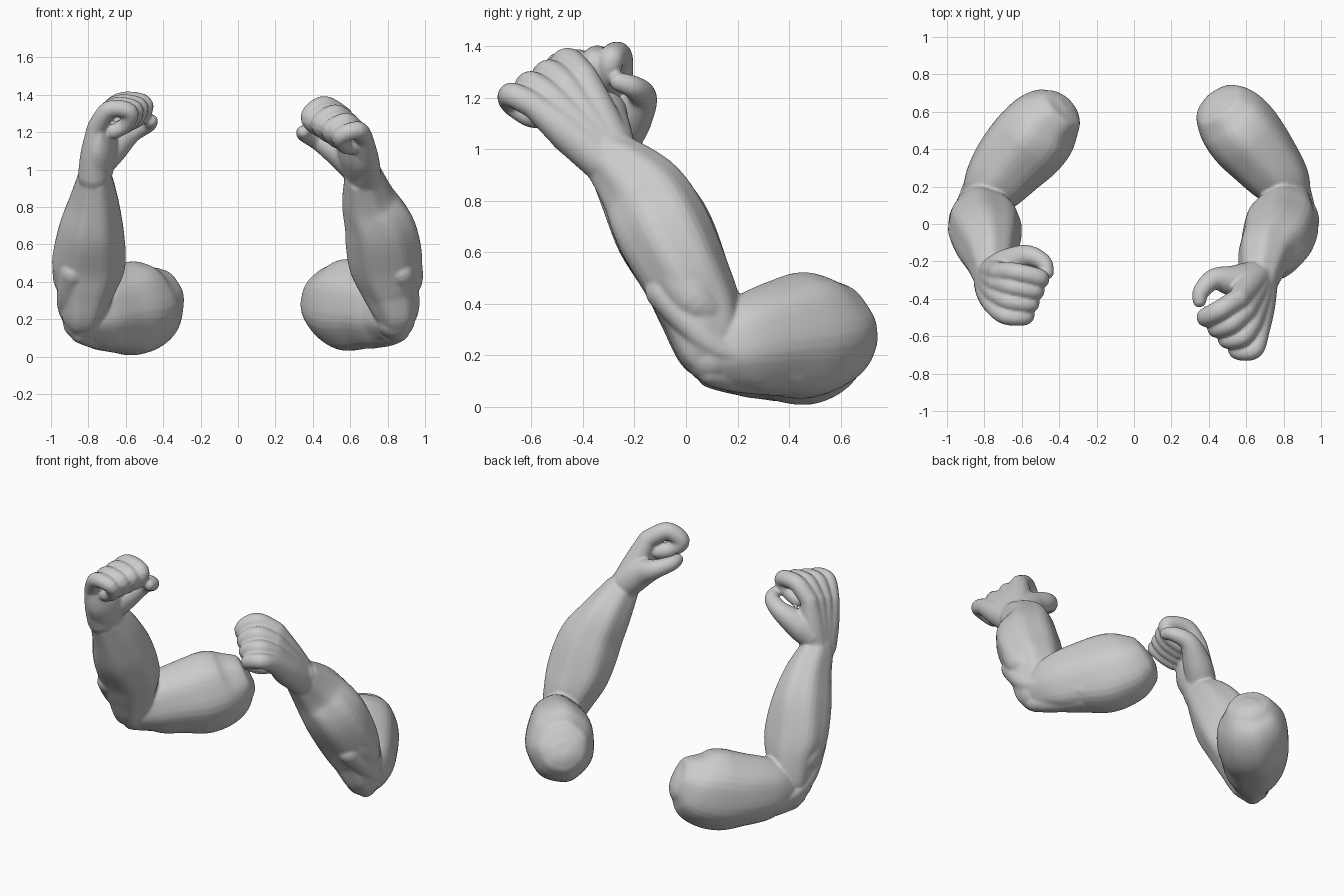
import bpy, bmesh
from math import cos, pi, sin
from mathutils import Vector, Matrix


def spline(rows, steps=6):
    """Catmull-Rom resampling of rows of numbers."""
    out = []
    for i in range(len(rows) - 1):
        p0, p1, p2 = rows[max(i - 1, 0)], rows[i], rows[i + 1]
        p3 = rows[min(i + 2, len(rows) - 1)]
        for s in range(steps):
            t = s / steps
            out.append([0.5 * (2 * b + (c - a) * t + (2 * a - 5 * b + 4 * c - d) * t * t
                               + (3 * b - a - 3 * c + d) * t ** 3)
                        for a, b, c, d in zip(p0, p1, p2, p3)])
    out.append(list(rows[-1]))
    return out


def sweep(bm, rows, hint, ridge=0.0, ends=(0, -1), n=36):
    """Closed loft along rows (x, y, z, radius along hint, radius across), round ends."""
    rows = spline([r if len(r) == 5 else (*r, r[3]) for r in rows])
    pts = [Vector(r[:3]) for r in rows]
    rings = []
    for i, r in enumerate(rows):
        t = (pts[min(i + 1, len(pts) - 1)] - pts[max(i - 1, 0)]).normalized()
        u = Vector(hint)
        u = (u - t * u.dot(t)).normalized()
        v = t.cross(u)
        ring = []
        for k in range(n):
            a = 2 * pi * k / n
            w = 1 + ridge * cos(7 * a + i * 0.06)
            ring.append(bm.verts.new(pts[i] + (u * r[3] * cos(a) + v * r[4] * sin(a)) * w))
        rings.append(ring)
    for a, b in zip(rings, rings[1:]):
        for k in range(n):
            bm.faces.new((a[k], a[(k + 1) % n], b[(k + 1) % n], b[k]))
    bm.faces.new(rings[0][::-1])
    bm.faces.new(rings[-1])
    for i in ends:
        bmesh.ops.create_icosphere(bm, subdivisions=3, radius=min(rows[i][3:]) * 0.98,
                                   matrix=Matrix.Translation(pts[i]))


def build_arm(name, upper, fore, muscles, index, pinky, thumb, finger_r):
    bm = bmesh.new()
    sweep(bm, upper, (0, 0, 1), 0.015, ends=(0,))
    sweep(bm, fore, (1, 0, 0), 0.025)
    for m in muscles:
        sweep(bm, m, (0.3, 0.2, 1))
    # Palm
    wrist = Vector(fore[-1][:3])
    lat = (Vector(index[0]) - Vector(pinky[0])).normalized()
    mean = [(Vector(a) + Vector(b)) / 2 for a, b in zip(index, pinky)]
    inner = (mean[3] - mean[0]).normalized()
    mid = wrist.lerp(mean[0], 0.5) + inner * 0.02
    top = mean[0] + inner * 0.02
    sweep(bm, [(*wrist, 0.10, 0.09), (*mid, 0.145, 0.085), (*top, 0.13, 0.055)], lat)
    # Back-of-hand bones and curled fingers, blended from index to pinky
    for f in range(4):
        s = f / 3
        chain = [Vector(a).lerp(Vector(b), s) for a, b in zip(index, pinky)]
        r = finger_r * (1 - 0.10 * s)
        start = wrist + lat * (0.03 - 0.06 * s)
        half = start.lerp(chain[0], 0.5)
        sweep(bm, [(*start, 0.085), (*half, 0.075), (*chain[0], r * 1.1)], lat)
        chain.append(chain[3].lerp(chain[0] * 0.7 + wrist * 0.3, 0.4))
        sweep(bm, [(*p, r * k) for p, k in zip(chain, (1.1, 1.04, 1, 0.92, 0.9))], lat)
    sweep(bm, thumb, (0.2, -0.3, 1))
    bmesh.ops.recalc_face_normals(bm, faces=bm.faces)
    me = bpy.data.meshes.new(name)
    bm.to_mesh(me)
    bm.free()
    ob = bpy.data.objects.new(name, me)
    bpy.context.collection.objects.link(ob)
    # Fuse the parts to one skin
    rm = ob.modifiers.new("fuse", 'REMESH')
    rm.mode = 'VOXEL'
    rm.voxel_size = 0.009
    rm.use_smooth_shade = True
    sm = ob.modifiers.new("soften", 'SMOOTH')
    sm.factor = 0.5
    sm.iterations = 4
    return ob


# Arm on the +x side
build_arm(
    "arm_plus_x",
    upper=[(.84, .10, .20, .12, .11), (.79, .22, .235, .185, .155), (.70, .34, .26, .22, .185),
           (.60, .46, .275, .245, .205), (.52, .56, .295, .22, .195), (.46, .632, .325, .165, .155),
           (.437, .66, .34, .11, .11), (.425, .675, .35, .04, .04)],
    fore=[(.87, .13, .17, .06), (.85, .09, .22, .11, .12), (.815, .06, .36, .155, .155),
          (.79, 0, .50, .195, .17), (.76, -.09, .68, .19, .185), (.70, -.17, .83, .145, .165),
          (.67, -.30, .97, .10, .11)],
    muscles=[[(.86, .14, .35, .06), (.895, .03, .42, .095), (.84, -.08, .62, .115)],
             [(.74, .42, .13, .06), (.86, .27, .18, .05), (.905, .12, .23, .055), (.91, .02, .32, .06),
              (.87, -.09, .45, .07)],
             [(.70, .36, .14, .10), (.80, .20, .13, .075), (.86, .10, .14, .06)]],
    index=[(.56, -.40, 1.28), (.46, -.46, 1.34), (.385, -.50, 1.28), (.44, -.47, 1.22)],
    pinky=[(.67, -.59, 1.17), (.64, -.675, 1.21), (.55, -.675, 1.18), (.57, -.61, 1.13)],
    thumb=[(.63, -.29, 1.02, .09), (.54, -.305, 1.10, .085), (.43, -.295, 1.16, .058),
           (.36, -.36, 1.19, .045), (.35, -.41, 1.20, .037)],
    finger_r=0.052)

# Arm on the -x side
build_arm(
    "arm_minus_x",
    upper=[(-.83, .11, .19, .12, .11), (-.76, .20, .22, .185, .165), (-.66, .33, .24, .22, .20),
           (-.56, .44, .255, .25, .215), (-.475, .535, .285, .23, .20), (-.405, .60, .325, .165, .15),
           (-.375, .63, .34, .11, .11), (-.36, .645, .35, .04, .04)],
    fore=[(-.86, .13, .16, .06), (-.84, .09, .21, .11, .12), (-.815, .05, .36, .155, .155),
          (-.80, 0, .50, .195, .17), (-.785, -.09, .68, .175, .19), (-.77, -.18, .83, .135, .165),
          (-.765, -.29, .97, .09, .11)],
    muscles=[[(-.84, .14, .34, .06), (-.895, .03, .42, .095), (-.86, -.08, .62, .105)],
             [(-.70, .42, .12, .06), (-.83, .27, .17, .05), (-.89, .12, .22, .055), (-.91, .02, .31, .06),
              (-.88, -.09, .45, .07)],
             [(-.66, .35, .12, .10), (-.77, .20, .12, .075), (-.84, .10, .13, .06)]],
    index=[(-.72, -.26, 1.27), (-.63, -.26, 1.36), (-.505, -.29, 1.35), (-.53, -.30, 1.28)],
    pinky=[(-.76, -.43, 1.22), (-.69, -.49, 1.32), (-.58, -.495, 1.31), (-.60, -.45, 1.24)],
    thumb=[(-.74, -.26, 1.05, .09), (-.67, -.215, 1.12, .085), (-.57, -.17, 1.20, .058),
           (-.485, -.205, 1.24, .045), (-.465, -.26, 1.26, .037)],
    finger_r=0.05)
